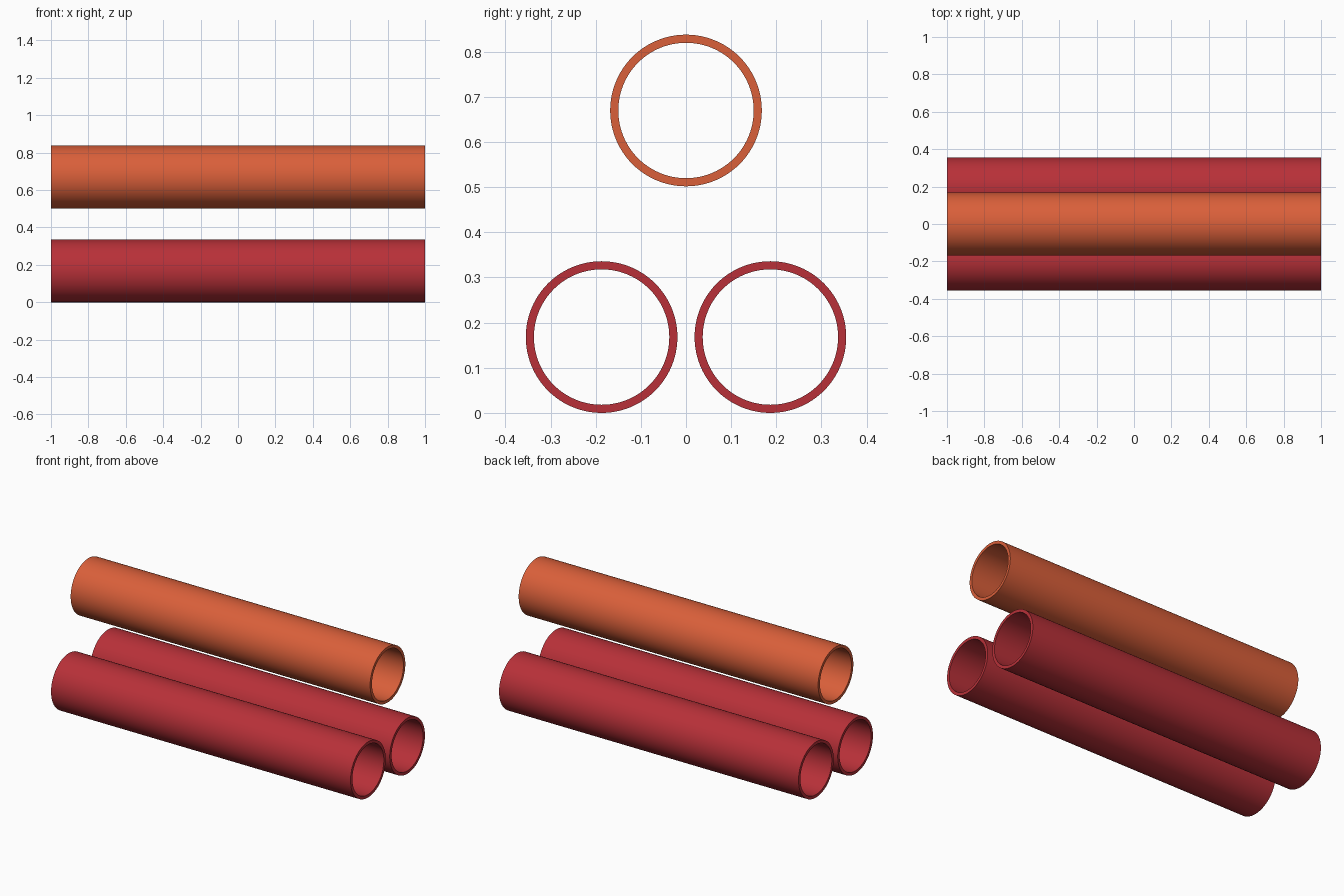
import bpy, bmesh, math

if "Cube" in bpy.data.objects:
    bpy.data.objects.remove(bpy.data.objects["Cube"])

LENGTH, R_OUT, R_IN, SIDES = 2.0, 0.168, 0.15, 96


def material(name, color):
    m = bpy.data.materials.new(name)
    m.diffuse_color = (*color, 1)
    m.use_nodes = True
    m.node_tree.nodes["Principled BSDF"].inputs["Base Color"].default_value = m.diffuse_color
    return m


orange = material("orange", (0.70, 0.115, 0.042))
red = material("red", (0.48, 0.030, 0.040))


def tube(name, y, z, mat):
    """Open-ended hollow pipe lying along x: a wall section spun round its axis."""
    bm = bmesh.new()
    h = LENGTH / 2
    section = [(-h, R_OUT), (h, R_OUT), (h, R_IN), (-h, R_IN)]
    verts = [bm.verts.new((x, 0, r)) for x, r in section]
    edges = [bm.edges.new((verts[i], verts[(i + 1) % 4])) for i in range(4)]
    bmesh.ops.spin(bm, geom=verts + edges, cent=(0, 0, 0), axis=(1, 0, 0),
                   angle=math.tau, steps=SIDES, use_duplicate=False)
    bmesh.ops.remove_doubles(bm, verts=bm.verts, dist=1e-4)
    bmesh.ops.recalc_face_normals(bm, faces=bm.faces)
    mesh = bpy.data.meshes.new(name)
    bm.to_mesh(mesh)
    bm.free()
    mesh.materials.append(mat)
    obj = bpy.data.objects.new(name, mesh)
    obj.location = (0, y, z)
    bpy.context.collection.objects.link(obj)
    # Smooth walls, sharp rims
    bpy.ops.object.select_all(action='DESELECT')
    obj.select_set(True)
    bpy.context.view_layer.objects.active = obj
    bpy.ops.object.shade_smooth_by_angle(angle=math.radians(30))


# Two lower pipes side by side, one upper pipe above the gap
tube("lower_front_pipe", -0.187, R_OUT, red)
tube("lower_back_pipe", 0.187, R_OUT, red)
tube("upper_pipe", 0, 0.67, orange)
